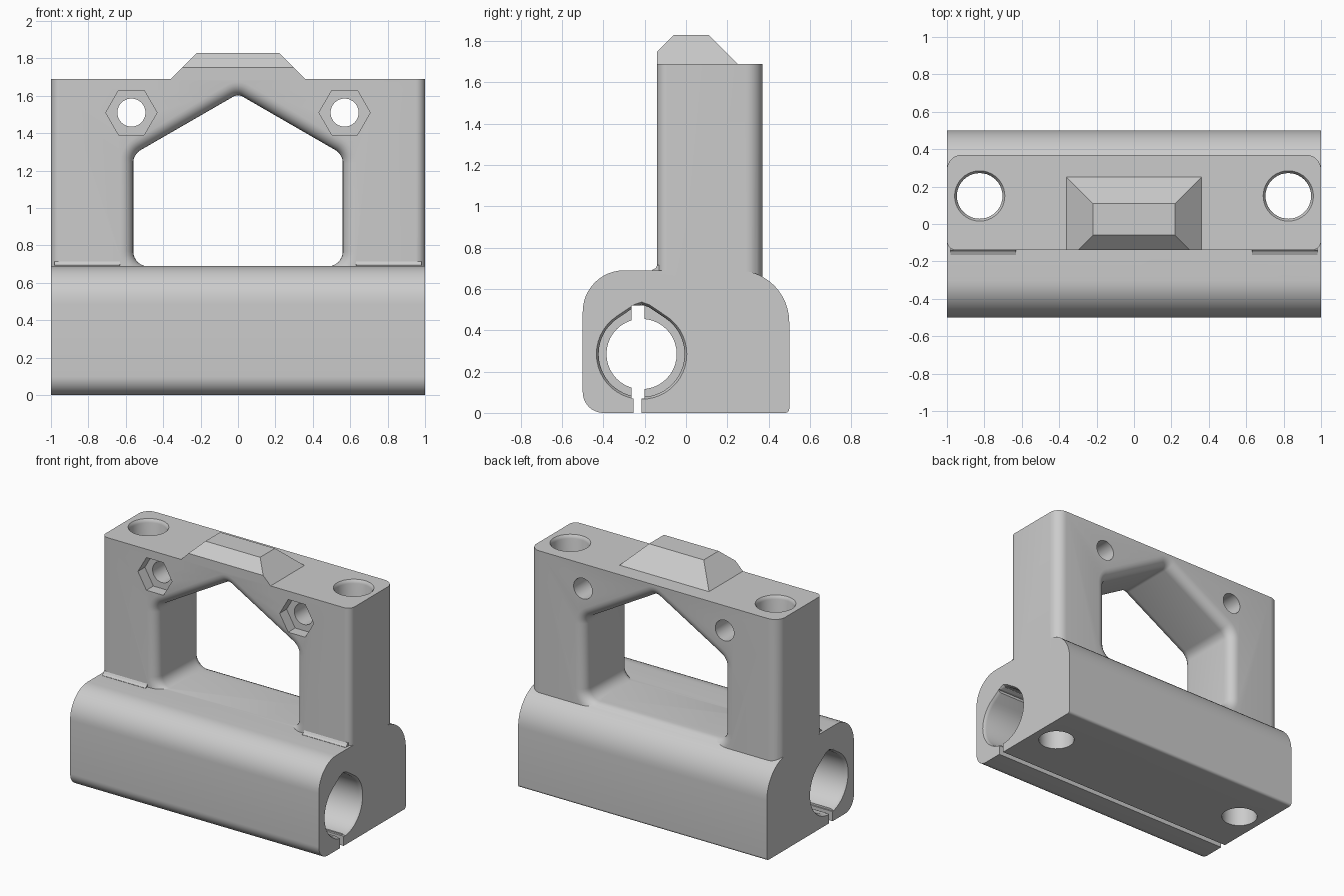
import bpy, bmesh, math
from mathutils import Vector

if "Cube" in bpy.data.objects:
    bpy.data.objects.remove(bpy.data.objects["Cube"])

grey = bpy.data.materials.new("plain grey")
grey.use_nodes = True
grey.diffuse_color = (0.6, 0.6, 0.6, 1)
grey.node_tree.nodes["Principled BSDF"].inputs["Base Color"].default_value = (0.6, 0.6, 0.6, 1)

# How a profile point (a, b) at distance t lies in space, per loft axis
AXES = {"X": lambda a, b, t: (t, a, b),
        "Y": lambda a, b, t: (a, t, b),
        "Z": lambda a, b, t: (a, b, t)}


def finish(name, bm):
    bmesh.ops.recalc_face_normals(bm, faces=bm.faces)
    mesh = bpy.data.meshes.new(name)
    bm.to_mesh(mesh)
    bm.free()
    obj = bpy.data.objects.new(name, mesh)
    bpy.context.collection.objects.link(obj)
    mesh.materials.append(grey)
    return obj


def loft(name, axis, sections):
    """Closed solid through (distance, profile) sections."""
    bm = bmesh.new()
    rings = [[bm.verts.new(AXES[axis](p[0], p[1], t)) for p in prof] for t, prof in sections]
    bm.faces.new(rings[0])
    bm.faces.new(rings[-1])
    for r, s in zip(rings, rings[1:]):
        for i in range(len(r)):
            j = (i + 1) % len(r)
            bm.faces.new((r[i], r[j], s[j], s[i]))
    return finish(name, bm)


def prism(name, axis, profile, start, end):
    return loft(name, axis, [(start, profile), (end, profile)])


def circle(a, b, r, n=40):
    return [(a + r * math.cos(math.tau * i / n), b + r * math.sin(math.tau * i / n))
            for i in range(n)]


def rect(a0, a1, b0, b1):
    return [(a0, b0), (a1, b0), (a1, b1), (a0, b1)]


def rounded(corners, radii, n=8):
    """Polygon with each corner replaced by a tangent arc."""
    out = []
    for i, (c, r) in enumerate(zip(corners, radii)):
        c = Vector(c)
        u = (Vector(corners[i - 1]) - c).normalized()
        v = (Vector(corners[(i + 1) % len(corners)]) - c).normalized()
        half = u.angle(v) / 2
        centre = c + (u + v).normalized() * r / math.sin(half)
        p = c + u * r / math.tan(half) - centre
        q = c + v * r / math.tan(half) - centre
        turn = math.pi - 2 * half
        for k in range(n + 1):
            f = k / n
            w = (p * math.sin((1 - f) * turn) + q * math.sin(f * turn)) / math.sin(turn)
            out.append(tuple(centre + w))
    return out


def combine(target, tools, operation):
    for tool in tools:
        mod = target.modifiers.new(tool.name, "BOOLEAN")
        mod.operation, mod.solver, mod.object = operation, "EXACT", tool
        bpy.context.view_layer.update()
        graph = bpy.context.evaluated_depsgraph_get()
        mesh = bpy.data.meshes.new_from_object(target.evaluated_get(graph))
        target.modifiers.clear()
        target.data = mesh
        bpy.data.objects.remove(tool)


# Upright frame with rounded vertical corners
body = prism("rod_holder_body", "Z",
             rounded(rect(-1, 1, -0.14, 0.37), [0.05, 0.05, 0.08, 0.08]), 0.5, 1.69)

# Sloped raised pad on top
bm = bmesh.new()
for s in (-1, 1):
    for x, y, z in ((0.36, -0.14, 1.62), (0.36, 0.25, 1.62), (0.36, -0.14, 1.69), (0.36, 0.25, 1.69),
                    (0.30, -0.14, 1.75), (0.22, -0.06, 1.83), (0.22, 0.11, 1.83)):
        bm.verts.new((s * x, y, z))
bmesh.ops.convex_hull(bm, input=bm.verts)
bmesh.ops.dissolve_limit(bm, angle_limit=0.02, verts=bm.verts, edges=bm.edges)
combine(body, [finish("top_pad", bm)], "UNION")


# House-shaped window whose front and back rims are rounded over
def window(d):
    half, slope = 0.56 + d, 0.577
    apex = 1.61 + d * 1.155
    shoulder = apex - slope * half
    return rounded([(-half, 0.688 - d), (half, 0.688 - d), (half, shoulder), (0, apex), (-half, shoulder)],
                   [0.08 + d, 0.08 + d, 0.08 + d, 0.05 + d, 0.08 + d])


RIM = 0.07
sweep = [(RIM * (1 - math.cos(a)), RIM * (1 - math.sin(a)))
         for a in (math.pi / 2 * k / 6 for k in range(7))]
front = [(-0.14 + depth, window(d)) for d, depth in reversed(sweep)]
back = [(0.37 - depth, window(d)) for d, depth in sweep]
front_rim = [(y, p) for y, p in reversed(front)]
sections = [(-0.3, window(RIM))] + front_rim + back + [(0.5, window(RIM))]
sections.sort(key=lambda s: s[0])
combine(body, [loft("window_cutter", "Y", sections)], "DIFFERENCE")

# Bearing block along the full width
block = rounded([(-0.5, 0), (0.5, 0), (0.5, 0.69), (-0.5, 0.69)], [0.1, 0.02, 0.25, 0.2], 12)
combine(body, [prism("bearing_block", "X", block, -1, 1)], "UNION")

# Small fillets where the legs meet the block
foot = [(-0.1, 0.66), (-0.165, 0.66), (-0.165, 0.692), (-0.148, 0.7), (-0.139, 0.715), (-0.1, 0.715)]
combine(body, [prism("foot_fillet", "X", foot, min(s * 0.63, s * 0.98), max(s * 0.63, s * 0.98))
               for s in (-1, 1)], "UNION")

# Bearing seats from each end, leaving a narrower stop in the middle
ROD_Y, ROD_Z = -0.215, 0.285


def seat(r):
    arc = [math.radians(123 + 294 * i / 36) for i in range(37)]
    pts = [(r * math.cos(a), r * math.sin(a)) for a in arc]
    pts += [(0.17 * r, 1.09 * r), (0, 1.15 * r), (-0.17 * r, 1.09 * r)]
    return [(ROD_Y + a, ROD_Z + b) for a, b in pts]


cutters = [prism("rod_bore", "X", circle(ROD_Y, ROD_Z, 0.17), -1.1, 1.1),
           prism("spread_slot", "X", rect(-0.265, -0.2, 0.07, 0.52), -1.1, 1.1),
           prism("clamp_slit", "X", rounded(rect(-0.255, -0.215, -0.1, 0.2), [0.01] * 4, 2), -1.1, 1.1)]
for s in (-1, 1):
    cutters.append(loft("bearing_seat", "X", [(s * 0.3, seat(0.208)), (s * 0.975, seat(0.208)),
                                              (s * 0.99, seat(0.213)), (s * 1.01, seat(0.225))]))
    # Vertical bolt hole with an eased top rim
    spot = (s * 0.825, 0.15)
    cutters.append(loft("vertical_hole", "Z", [(-0.1, circle(*spot, 0.122)), (1.665, circle(*spot, 0.122)),
                                               (1.68, circle(*spot, 0.127)), (1.7, circle(*spot, 0.142))]))
    # Cross hole with a hexagonal nut pocket in front
    spot = (s * 0.57, 1.51)
    cutters.append(prism("cross_hole", "Y", circle(*spot, 0.075), -0.3, 0.5))
    cutters.append(prism("nut_pocket", "Y", circle(*spot, 0.137, 6), -0.3, -0.06))
combine(body, cutters, "DIFFERENCE")

# Smooth shading with crisp edges
bpy.ops.object.select_all(action="DESELECT")
body.select_set(True)
bpy.context.view_layer.objects.active = body
bpy.ops.object.shade_smooth_by_angle(angle=math.radians(30))
